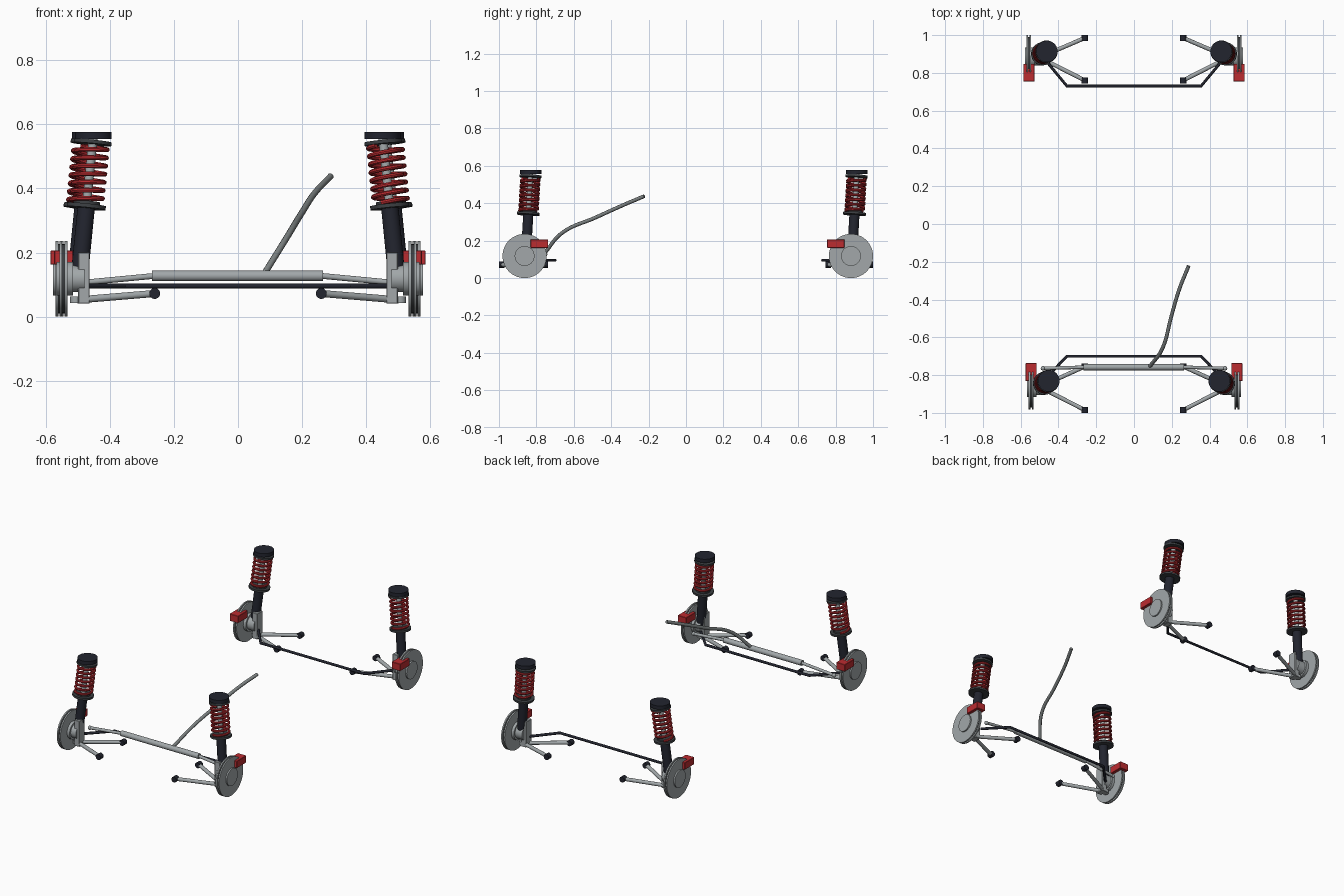
import bpy, bmesh, math
from mathutils import Vector, Matrix

cube = bpy.data.objects.get("Cube")
if cube:
    bpy.data.objects.remove(cube, do_unlink=True)


def material(name, rgb):
    m = bpy.data.materials.new(name)
    m.use_nodes = True
    m.diffuse_color = (*rgb, 1)
    bsdf = m.node_tree.nodes["Principled BSDF"]
    bsdf.inputs["Base Color"].default_value = (*rgb, 1)
    bsdf.inputs["Roughness"].default_value = 0.5
    return m


NAVY = material("dark navy", (0.016, 0.018, 0.028))
DARK = material("dark grey", (0.045, 0.05, 0.055))
STEEL = material("steel grey", (0.36, 0.39, 0.4))
SHAFT = material("shaft grey", (0.2, 0.22, 0.22))
RED = material("red", (0.5, 0.025, 0.03))


def add(name, mesh, mat, smooth=True):
    ob = bpy.data.objects.new(name, mesh)
    bpy.context.collection.objects.link(ob)
    mesh.materials.clear()
    mesh.materials.append(mat)
    if smooth:
        bpy.ops.object.select_all(action='DESELECT')
        ob.select_set(True)
        bpy.context.view_layer.objects.active = ob
        bpy.ops.object.shade_smooth_by_angle(angle=math.radians(40))
    return ob


def rod(name, a, b, r, mat, sides=24):
    """Capped cylinder between two points."""
    a, b = Vector(a), Vector(b)
    d = b - a
    turn = d.to_track_quat('Z', 'Y').to_matrix().to_4x4()
    bm = bmesh.new()
    bmesh.ops.create_cone(bm, cap_ends=True, segments=sides, radius1=r, radius2=r,
                          depth=d.length, matrix=Matrix.Translation((a + b) / 2) @ turn)
    me = bpy.data.meshes.new(name)
    bm.to_mesh(me)
    bm.free()
    return add(name, me, mat)


def box(name, lo, hi, mat, bevel=0.0):
    lo, hi = Vector(lo), Vector(hi)
    bm = bmesh.new()
    bmesh.ops.create_cube(bm, size=1, matrix=Matrix.Translation((lo + hi) / 2)
                          @ Matrix.Diagonal((*[abs(v) for v in hi - lo], 1)))
    if bevel:
        bmesh.ops.bevel(bm, geom=bm.edges[:], offset=bevel, segments=1, affect='EDGES')
    me = bpy.data.meshes.new(name)
    bm.to_mesh(me)
    bm.free()
    return add(name, me, mat, False)


def ball(name, at, r, mat):
    bm = bmesh.new()
    bmesh.ops.create_uvsphere(bm, u_segments=16, v_segments=10, radius=r,
                              matrix=Matrix.Translation(at))
    me = bpy.data.meshes.new(name)
    bm.to_mesh(me)
    bm.free()
    return add(name, me, mat)


def tube(name, pts, r, mat, bezier=False, sides=3):
    """Round bar swept along a path."""
    cu = bpy.data.curves.new(name, 'CURVE')
    cu.dimensions = '3D'
    cu.bevel_depth, cu.bevel_resolution, cu.use_fill_caps = r, sides, True
    sp = cu.splines.new('BEZIER' if bezier else 'POLY')
    ps = sp.bezier_points if bezier else sp.points
    ps.add(len(pts) - 1)
    for p, co in zip(ps, pts):
        if bezier:
            p.co = co
            p.handle_left_type = p.handle_right_type = 'AUTO'
        else:
            p.co = (*co, 1)
    tmp = bpy.data.objects.new(name + "_path", cu)
    bpy.context.collection.objects.link(tmp)
    bpy.context.view_layer.update()
    me = bpy.data.meshes.new_from_object(tmp.evaluated_get(bpy.context.evaluated_depsgraph_get()))
    bpy.data.objects.remove(tmp, do_unlink=True)
    return add(name, me, mat)


WHEEL_Z = 0.118


def corner(tag, s, wheel_y, disc_x, strut_y, top_x, caliper_y, bush_y):
    """One wheel corner; s is the side (+1 left, -1 right)."""
    def n(part):
        return f"{tag}_{part}"

    def axle(part, x0, x1, r, mat, sides=48):
        rod(n(part), (s * x0, wheel_y, WHEEL_Z), (s * x1, wheel_y, WHEEL_Z), r, mat, sides)

    # Vented brake disc, hat and hub
    axle("disc_inner_plate", disc_x - 0.0125, disc_x - 0.004, 0.118, STEEL, 64)
    axle("disc_vent_core", disc_x - 0.005, disc_x + 0.005, 0.108, DARK)
    axle("disc_outer_plate", disc_x + 0.004, disc_x + 0.0125, 0.118, STEEL, 64)
    axle("disc_hat", disc_x - 0.03, disc_x + 0.021, 0.053, STEEL)
    axle("hub", 0.48, disc_x - 0.01, 0.042, STEEL)

    # Brake caliper
    box(n("caliper"), (s * (disc_x - 0.03), caliper_y - 0.047, 0.162),
        (s * (disc_x + 0.029), caliper_y + 0.047, 0.206), RED, 0.002)

    # Upright and lower ball joint
    box(n("upright"), (s * 0.464, wheel_y - 0.03, 0.04),
        (s * 0.499, wheel_y + 0.022, 0.2), STEEL, 0.002)
    rod(n("ball_joint"), (s * 0.507, wheel_y, 0.042), (s * 0.507, wheel_y, 0.062), 0.017, STEEL)

    # Strut: every part sits on one leaning axis
    top = Vector((s * top_x, strut_y + 0.022, 0.57))
    low = Vector((s * (top_x + 0.038), strut_y, 0.19))

    def at(z):
        return low.lerp(top, (z - low.z) / (top.z - low.z))

    rod(n("damper_body"), at(0.11), at(0.345), 0.027, NAVY)
    rod(n("damper_rod"), at(0.34), at(0.56), 0.014, STEEL)
    rod(n("lower_spring_seat"), at(0.338), at(0.35), 0.061, DARK, 40)
    rod(n("lower_seat_collar"), at(0.35), at(0.36), 0.042, DARK, 32)
    rod(n("upper_spring_seat"), at(0.538), at(0.549), 0.059, DARK, 40)
    mount = at(0.566)
    rod(n("top_mount"), mount - Vector((0, 0, 0.011)), mount + Vector((0, 0, 0.011)),
        0.057, NAVY, 40)

    # Coil spring
    turns, steps = 7, 24
    frame = (top - low).to_track_quat('Z', 'Y').to_matrix()
    coil = []
    for i in range(turns * steps + 1):
        a = math.tau * i / steps
        centre = at(0.356 + 0.178 * i / (turns * steps))
        coil.append(centre + frame @ Vector((math.cos(a), math.sin(a), 0)) * 0.048)
    tube(n("coil_spring"), coil, 0.0075, RED, sides=2)

    # Lower wishbone with inner bushes
    for label, y in zip(("front", "rear"), bush_y):
        inner = Vector((s * 0.26, y, 0.072))
        rod(n(f"wishbone_{label}_arm"), (s * 0.5, wheel_y, 0.052), inner, 0.011, STEEL, 16)
        rod(n(f"wishbone_{label}_bush"), inner - Vector((0, 0.015, 0)),
            inner + Vector((0, 0.015, 0)), 0.017, NAVY, 20)


for side, s in (("left", 1), ("right", -1)):
    corner(f"front_{side}", s, -0.863, 0.545, -0.852, 0.451, -0.784, (-0.985, -0.754))
    corner(f"rear_{side}", s, 0.882, 0.557, 0.892, 0.461, 0.801, (0.76, 0.985))

    # Tie rod to the rack
    end = (s * 0.482, -0.764, 0.106)
    rod(f"tie_rod_{side}", (s * 0.26, -0.758, 0.127), end, 0.009, STEEL, 16)
    ball(f"tie_rod_end_{side}", end, 0.012, STEEL)

# Anti-roll bars
for tag, y, end_y in (("front", -0.7, -0.825), ("rear", 0.73, 0.875)):
    half = [(0.475, end_y, 0.095), (0.355, y, 0.095)]
    tube(f"{tag}_anti_roll_bar", half + [(-x, py, z) for x, py, z in reversed(half)], 0.008, NAVY)

# Steering rack and shaft
rod("steering_rack", (-0.268, -0.758, 0.127), (0.266, -0.758, 0.127), 0.0165, STEEL, 32)
tube("steering_shaft", [(0.083, -0.755, 0.135), (0.15, -0.66, 0.243), (0.2, -0.48, 0.325),
                        (0.24, -0.345, 0.386), (0.289, -0.223, 0.438)], 0.01, SHAFT, True)
